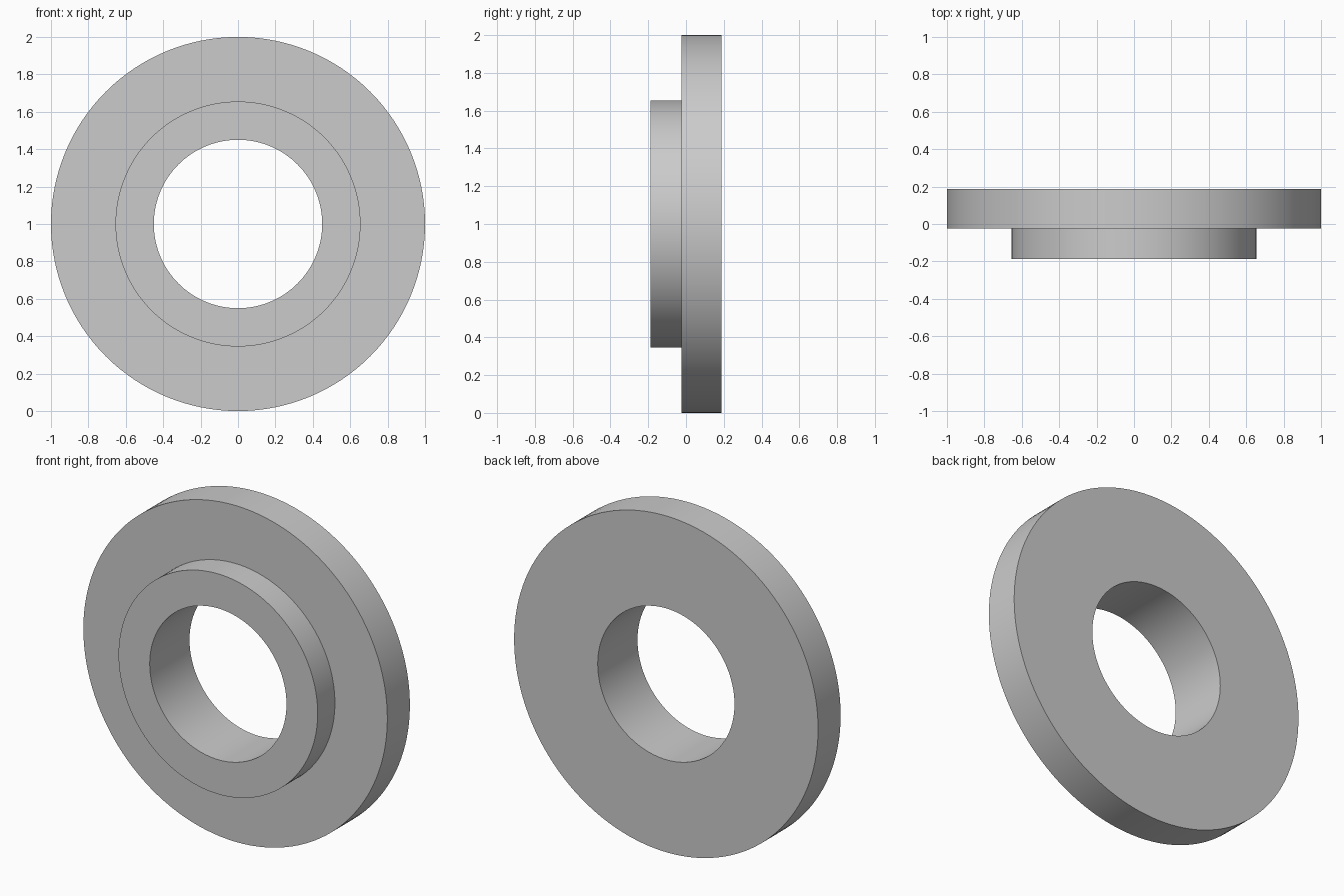
import bpy
import bmesh
from math import cos, sin, tau, radians

cube = bpy.data.objects.get("Cube")
if cube:
    bpy.data.objects.remove(cube, do_unlink=True)

SEGMENTS = 128
BORE, HUB, RIM = 0.45, 0.655, 1.0
FRONT, STEP, BACK = -0.187, -0.025, 0.187

# Plain grey
grey = bpy.data.materials.new("plain_grey")
grey.use_nodes = True
colour = (0.6, 0.6, 0.6, 1)
grey.diffuse_color = colour
grey.node_tree.nodes["Principled BSDF"].inputs["Base Color"].default_value = colour

# Closed cross-section (radius, depth) of the flange and its raised hub
profile = [(BORE, FRONT), (HUB, FRONT), (HUB, STEP),
           (RIM, STEP), (RIM, BACK), (BORE, BACK)]

# Sweep the section around the depth axis
bm = bmesh.new()
rings = []
for radius, y in profile:
    rings.append([bm.verts.new((radius * cos(tau * i / SEGMENTS), y,
                                1 + radius * sin(tau * i / SEGMENTS)))
                  for i in range(SEGMENTS)])
for k, ring in enumerate(rings):
    after = rings[(k + 1) % len(rings)]
    for i in range(SEGMENTS):
        j = (i + 1) % SEGMENTS
        bm.faces.new((ring[i], ring[j], after[j], after[i]))
bmesh.ops.recalc_face_normals(bm, faces=bm.faces)

mesh = bpy.data.meshes.new("flanged_ring")
bm.to_mesh(mesh)
bm.free()
mesh.materials.append(grey)
ring_obj = bpy.data.objects.new("flanged_ring", mesh)
bpy.context.collection.objects.link(ring_obj)

# Smooth round walls, sharp rims
bpy.ops.object.select_all(action="DESELECT")
ring_obj.select_set(True)
bpy.context.view_layer.objects.active = ring_obj
bpy.ops.object.shade_smooth_by_angle(angle=radians(30))
